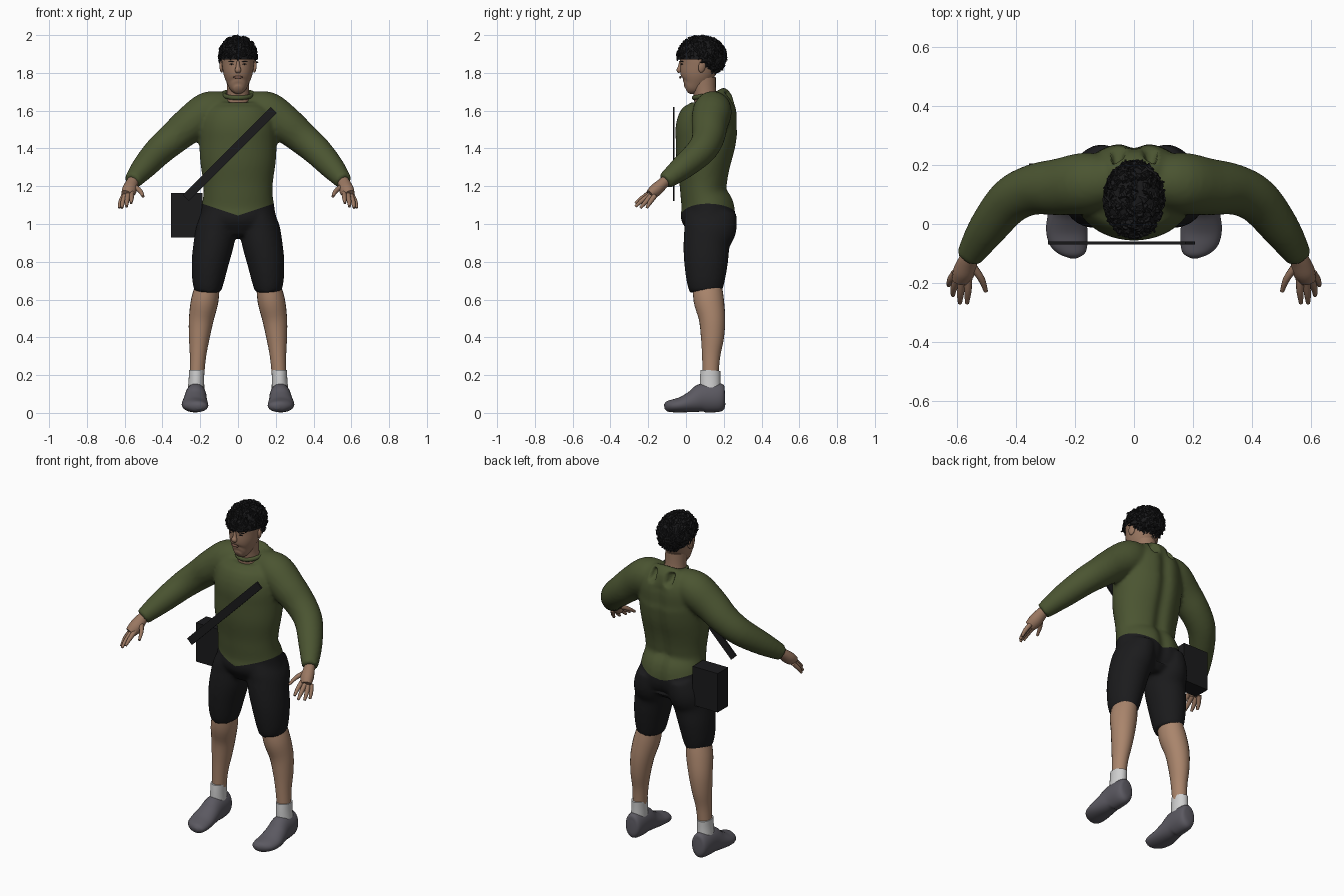
import bpy, bmesh, math, random
from mathutils import Vector, Matrix

if "Cube" in bpy.data.objects:
    bpy.data.objects.remove(bpy.data.objects["Cube"])

random.seed(4)
X, Y = Vector((1, 0, 0)), Vector((0, 1, 0))


def material(name, r, g, b):
    m = bpy.data.materials.new(name)
    m.diffuse_color = (r, g, b, 1)
    m.use_nodes = True
    m.node_tree.nodes["Principled BSDF"].inputs["Base Color"].default_value = m.diffuse_color
    return m


GREEN = material("olive green", .070, .090, .031)
BLACK = material("shorts black", .011, .011, .012)
HAIR = material("hair black", .010, .010, .011)
SKIN = material("leg skin", .40, .235, .15)
TAN = material("face skin", .32, .185, .12)
LIP = material("lip brown", .22, .11, .08)
WHITE = material("sock white", .62, .62, .62)
GREY = material("shoe grey", .105, .10, .12)
BAG = material("bag charcoal", .011, .011, .012)


def finish(bm, name, mat, smooth=True):
    bmesh.ops.recalc_face_normals(bm, faces=bm.faces)
    me = bpy.data.meshes.new(name)
    bm.to_mesh(me)
    bm.free()
    me.materials.append(mat)
    ob = bpy.data.objects.new(name, me)
    bpy.context.collection.objects.link(ob)
    if smooth:
        bpy.ops.object.select_all(action='DESELECT')
        ob.select_set(True)
        bpy.context.view_layer.objects.active = ob
        bpy.ops.object.shade_smooth_by_angle(angle=math.radians(50))
    return ob


def spline(rows, steps):
    """Catmull-Rom through rows of (x, y, z, ra, rb)."""
    p = [rows[0]] + list(rows) + [rows[-1]]
    out = []
    for i in range(1, len(p) - 2):
        for k in range(steps):
            t = k / steps
            out.append([.5 * (2 * b + (c - a) * t + (2 * a - 5 * b + 4 * c - d) * t * t
                              + (3 * b - a - 3 * c + d) * t ** 3)
                        for a, b, c, d in zip(*p[i - 1:i + 3])])
    return out + [list(rows[-1])]


def tube(bm, rows, side=1, ref=None, n=24, steps=4):
    """Loft of ellipses along a smooth path; side=-1 mirrors it."""
    rows = spline([r if len(r) == 5 else (*r, r[3]) for r in rows], steps)
    pts = [Vector(r[:3]) for r in rows]
    rings = []
    for i, r in enumerate(rows):
        t = (pts[min(i + 1, len(pts) - 1)] - pts[max(i - 1, 0)]).normalized()
        u = ref.copy() if ref else Y.cross(t).normalized()
        v = t.cross(u).normalized()
        ring = []
        for k in range(n):
            a = 2 * math.pi * k / n
            q = pts[i] + u * r[3] * math.cos(a) + v * r[4] * math.sin(a)
            ring.append(bm.verts.new((q.x * side, q.y, q.z)))
        rings.append(ring)
    for a, b in zip(rings, rings[1:]):
        for k in range(n):
            bm.faces.new((a[k], a[(k + 1) % n], b[(k + 1) % n], b[k]))
    bm.faces.new(rings[0])
    bm.faces.new(rings[-1])


def ball(bm, c, r, rot=(0, 0, 0), seg=16):
    m = Matrix.Translation(c)
    for ang, ax in zip(rot, 'XYZ'):
        m = m @ Matrix.Rotation(ang, 4, ax)
    m = m @ Matrix.Diagonal((*r, 1))
    bmesh.ops.create_uvsphere(bm, u_segments=seg, v_segments=seg // 2 + 2, radius=1, matrix=m)


def pair(name, mat, rows, **kw):
    bm = bmesh.new()
    for s in (1, -1):
        tube(bm, rows, s, **kw)
    return finish(bm, name, mat)


# Sweater and shorts: trunk, sleeves and trouser legs fused into one skin
bm = bmesh.new()
tube(bm, [(0, .11, .93, .08, .09), (0, .118, 1.0, .195, .14), (0, .118, 1.08, .194, .147),
          (0, .097, 1.16, .183, .127), (0, .095, 1.23, .186, .132), (0, .097, 1.33, .2, .149),
          (0, .108, 1.43, .205, .163), (0, .115, 1.52, .205, .167), (0, .138, 1.6, .19, .142),
          (0, .14, 1.66, .14, .108), (0, .13, 1.685, .09, .075)], n=40)
for s in (1, -1):
    tube(bm, [(.05, .145, 1.63, .072), (.15, .14, 1.6, .103), (.25, .126, 1.53, .097),
              (.34, .117, 1.455, .086), (.42, .078, 1.385, .078), (.5, -.02, 1.298, .065),
              (.56, -.112, 1.225, .045)], s)
    tube(bm, [(.10, .133, 1.06, .085, .135), (.115, .128, .98, .105, .14),
              (.128, .11, .9, .107, .124), (.147, .106, .8, .099, .117),
              (.158, .104, .7, .085, .102), (.16, .105, .64, .07, .087)], s)
trunk = finish(bm, "sweater_and_shorts", GREEN)
mod = trunk.modifiers.new("fuse", 'REMESH')
mod.mode, mod.voxel_size, mod.use_smooth_shade = 'VOXEL', .011, True
mod = trunk.modifiers.new("soften", 'SMOOTH')
mod.factor, mod.iterations = .5, 6
for m in list(trunk.modifiers):
    bpy.ops.object.modifier_apply(modifier=m.name)
trunk.data.materials.clear()
trunk.data.materials.append(GREEN)
trunk.data.materials.append(BLACK)
bm = bmesh.new()
bm.from_mesh(trunk.data)
# Spine and seat groove, and two small folds beside the nape
for v in bm.verts:
    x, y, z = v.co
    if y > .12 and .96 < z < 1.68:
        fade = min(1, (y - .12) / .08, (1.68 - z) / .08)
        v.co.y -= .020 * math.exp(-(x / .038) ** 2) * fade
    if y > .17 and z > 1.6:
        v.co.y -= .045 * math.exp(-((abs(x) - .055) / .018) ** 4 - ((z - 1.665) / .03) ** 4)
# V-shaped hem cut
HEM, SLOPE = 1.045, .33
bmesh.ops.bisect_plane(bm, geom=bm.verts[:] + bm.edges[:] + bm.faces[:],
                       plane_co=(0, 0, 0), plane_no=X)
for s in (1, -1):
    fs = [f for f in bm.faces if f.calc_center_median().x * s > 0
          and .95 < f.calc_center_median().z < 1.18 and abs(f.calc_center_median().x) < .3]
    es = list({e for f in fs for e in f.edges})
    vs = list({v for f in fs for v in f.verts})
    bmesh.ops.bisect_plane(bm, geom=vs + es + fs, plane_co=(0, 0, HEM),
                           plane_no=(-SLOPE * s, 0, 1))
for f in bm.faces:
    c = f.calc_center_median()
    f.smooth = True
    f.material_index = int(c.z < HEM + SLOPE * min(abs(c.x), .25))
bm.to_mesh(trunk.data)
bm.free()

# Collar ring
bm = bmesh.new()
n, m = 32, 10
ring = []
for i in range(n):
    a = 2 * math.pi * i / n
    ring.append([bm.verts.new(((.074 + .011 * math.cos(b)) * math.cos(a),
                               .122 + (.08 + .011 * math.cos(b)) * math.sin(a),
                               1.684 + .016 * math.sin(a) + .012 * math.sin(b)))
                 for b in (2 * math.pi * j / m for j in range(m))])
for i in range(n):
    for j in range(m):
        p, q = ring[i], ring[(i + 1) % n]
        bm.faces.new((p[j], q[j], q[(j + 1) % m], p[(j + 1) % m]))
finish(bm, "collar", GREEN)

# Legs, socks and shoes
pair("lower_legs", SKIN, [(.155, .11, .7, .06, .075), (.175, .12, .6, .072, .08),
                          (.194, .138, .5, .066, .07), (.205, .14, .4, .055, .061),
                          (.212, .133, .3, .043, .048), (.218, .13, .19, .038, .041)])
pair("socks", WHITE, [(.222, .128, .12, .044, .055), (.22, .128, .18, .041, .054),
                      (.219, .13, .225, .041, .053)])
pair("shoes", GREY, [(.222, .207, .08, .016, .035), (.222, .199, .08, .042, .066),
                     (.223, .165, .081, .054, .077), (.224, .09, .079, .058, .077),
                     (.227, .04, .061, .064, .059), (.228, -.02, .044, .07, .042),
                     (.222, -.07, .037, .064, .034), (.212, -.1, .034, .045, .027),
                     (.206, -.115, .032, .014, .012)], ref=X)

# Hands: palm, fingers and thumb
bm = bmesh.new()
for s in (1, -1):
    tube(bm, [(.55, -.095, 1.238, .028), (.563, -.125, 1.212, .034, .03),
              (.575, -.16, 1.18, .039, .034), (.588, -.19, 1.155, .032, .026)], s, n=16)
    for root, mid, tip in [((.562, -.185, 1.165), (.563, -.23, 1.14), (.566, -.268, 1.11)),
                           ((.582, -.19, 1.155), (.588, -.235, 1.122), (.59, -.268, 1.092)),
                           ((.598, -.185, 1.15), (.61, -.215, 1.115), (.614, -.242, 1.085)),
                           ((.605, -.165, 1.15), (.622, -.19, 1.115), (.628, -.208, 1.085)),
                           ((.55, -.14, 1.2), (.518, -.185, 1.175), (.502, -.228, 1.145))]:
        tube(bm, [(*root, .014), (*mid, .012), (*tip, .007)], s, n=10)
finish(bm, "hands", TAN)

# Head, neck, nose and ears
bm = bmesh.new()
tube(bm, [(0, .0, 1.712, .02, .02), (0, .015, 1.722, .04, .045), (0, .035, 1.745, .056, .068),
          (0, .052, 1.785, .074, .088), (0, .066, 1.83, .083, .1), (0, .077, 1.88, .087, .112),
          (0, .085, 1.93, .075, .096), (0, .086, 1.955, .05, .068), (0, .086, 1.965, .02, .03)],
     n=32)
tube(bm, [(0, .11, 1.62, .07, .065), (0, .1, 1.69, .06, .06), (0, .09, 1.77, .06, .068)])
tube(bm, [(0, -.024, 1.86, .008, .012), (0, -.03, 1.83, .012, .013),
          (0, -.036, 1.814, .017, .014), (0, -.03, 1.803, .012, .008)], n=12)
for s in (1, -1):
    ball(bm, (.087 * s, .085, 1.835), (.010, .02, .034), (-.2, 0, .3 * s))
finish(bm, "head", TAN)

# Lips, brows and eyes
bm = bmesh.new()
ball(bm, (0, -.030, 1.777), (.026, .006, .007))
finish(bm, "lips", LIP)
bm = bmesh.new()
for s in (1, -1):
    ball(bm, (.036 * s, -.0225, 1.860), (.020, .005, .003), (0, .1 * s, .4 * s))
    ball(bm, (.034 * s, -.0225, 1.846), (.011, .005, .003), (0, 0, .4 * s))
finish(bm, "brows_and_eyes", HAIR)

# Hair: a cap trimmed at the hairline, covered in short swept locks
C = Vector((0, .083, 1.885))
R = Vector((.098, .127, .104))


def hairline(y):
    return 1.878 if y < .06 else max(1.775, 1.878 - (y - .06) * 1.1)


bm = bmesh.new()
ball(bm, C, R, seg=40)
bmesh.ops.delete(bm, geom=[v for v in bm.verts if v.co.z < hairline(v.co.y) - .008],
                 context='VERTS')
count = 0
while count < 380:
    d = Vector([random.gauss(0, 1) for _ in range(3)]).normalized()
    p = C + Vector(a * b for a, b in zip(d, R))
    if p.z < hairline(p.y):
        continue
    count += 1
    swirl = Vector([random.uniform(-1, 1) for _ in range(3)])
    swirl -= d * swirl.dot(d)
    axis = (swirl * .6 + d * .15 + Vector((0, 0, -.3))).normalized()
    mat = (Matrix.Translation(p) @ axis.to_track_quat('Z', 'Y').to_matrix().to_4x4()
           @ Matrix.Diagonal((1, .7, 1, 1)))
    bmesh.ops.create_cone(bm, cap_ends=True, segments=6, radius1=.013, radius2=.003,
                          depth=random.uniform(.025, .036), matrix=mat)
finish(bm, "hair", HAIR, smooth=False)


def box(name, c, size, mat, tilt=0):
    bm = bmesh.new()
    m = (Matrix.Translation(c) @ Matrix.Rotation(tilt, 4, 'Y')
         @ Matrix.Diagonal((*size, 1)))
    bmesh.ops.create_cube(bm, size=1, matrix=m)
    return finish(bm, name, mat, smooth=False)


# Shoulder bag and its strap
box("bag", (-.272, .155, 1.046), (.168, .1, .235), BAG)
box("strap", (-.043, -.065, 1.37), (.66, .01, .045), BAG, tilt=-math.atan2(.46, .46))
